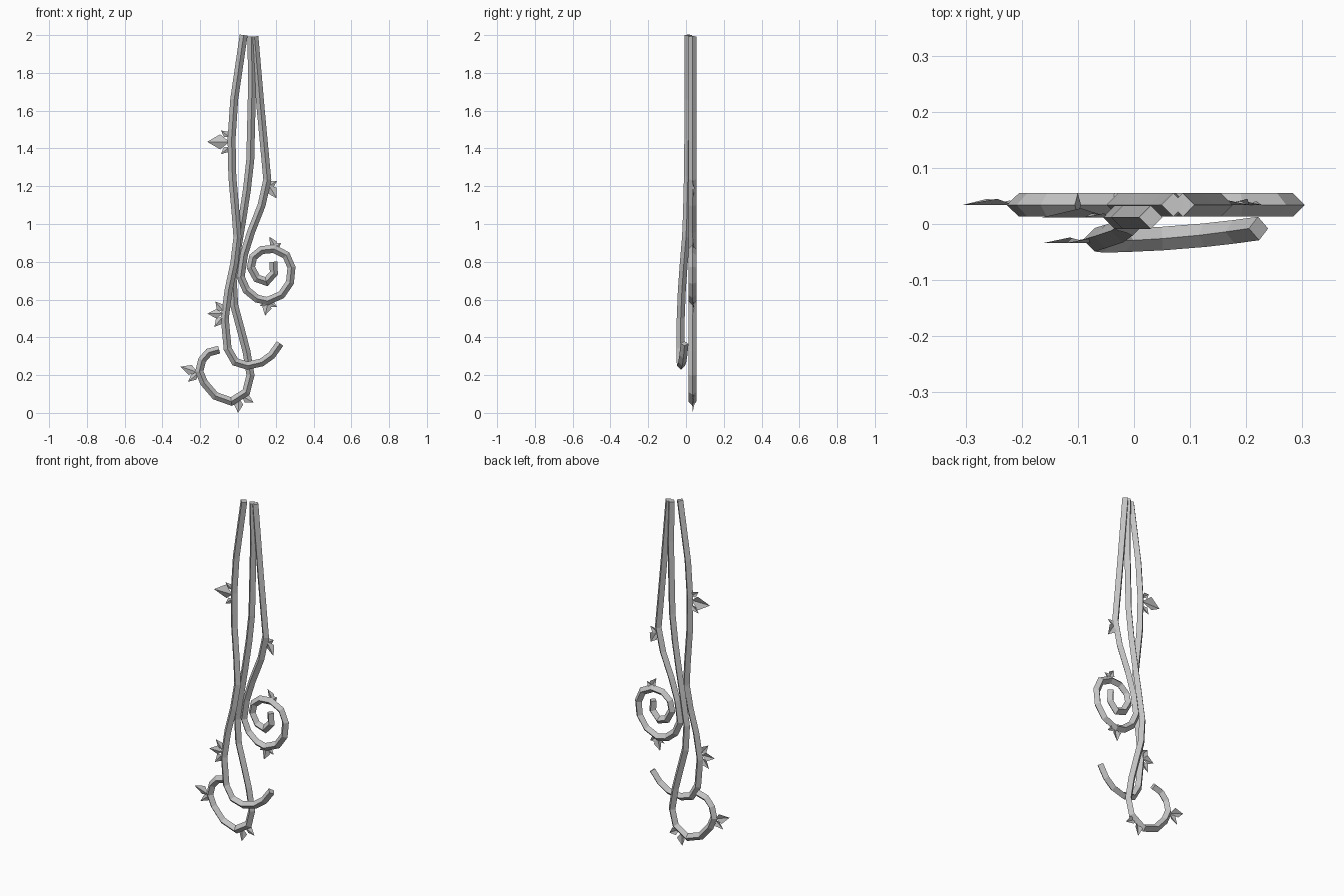
import bpy
import bmesh
from mathutils import Vector

if "Cube" in bpy.data.objects:
    bpy.data.objects.remove(bpy.data.objects["Cube"], do_unlink=True)

grey = bpy.data.materials.new("plain grey")
grey.use_nodes = True
GREY = (0.55, 0.55, 0.55, 1)
grey.diffuse_color = GREY
grey.node_tree.nodes["Principled BSDF"].inputs["Base Color"].default_value = GREY

RADIUS = 0.021
BACK = 0.034
DEPTH = Vector((0, 1, 0))


def finish(bm, name):
    mesh = bpy.data.meshes.new(name)
    bm.to_mesh(mesh)
    bm.free()
    mesh.materials.append(grey)
    obj = bpy.data.objects.new(name, mesh)
    bpy.context.collection.objects.link(obj)


def vine(name, path):
    """Sweep a diamond section along a path with mitred corners."""
    pts = [Vector(p) for p in path]
    bm = bmesh.new()
    rings = []
    for i, p in enumerate(pts):
        a = (p - pts[max(i - 1, 0)]).normalized()
        b = (pts[min(i + 1, len(pts) - 1)] - p).normalized()
        tangent = (a + b).normalized()
        side = tangent.cross(DEPTH).normalized()
        across = side.cross(tangent).normalized()
        mitre = 1 / max(tangent.dot(b if b.length else a), 0.7)
        rings.append([bm.verts.new(p + o * RADIUS) for o in
                      (side * mitre, across, -side * mitre, -across)])
    for r, s in zip(rings, rings[1:]):
        for k in range(4):
            n = (k + 1) % 4
            bm.faces.new((r[k], r[n], s[n], s[k]))
    bm.faces.new(rings[0])
    bm.faces.new(rings[-1])
    bmesh.ops.recalc_face_normals(bm, faces=bm.faces)
    finish(bm, name)


def leaf_cluster(name, y, leaves):
    """Kite leaves folded along the middle: base x, z, tip x, z, width."""
    bm = bmesh.new()
    for bx, bz, tx, tz, width in leaves:
        base, tip = Vector((bx, y, bz)), Vector((tx, y, tz))
        side = (tip - base).cross(DEPTH).normalized() * width / 2
        middle = base.lerp(tip, 0.42) + DEPTH * width * 0.2
        b, t, l, r = [bm.verts.new(v) for v in
                      (base, tip, middle + side, middle - side)]
        bm.faces.new((b, t, l))
        bm.faces.new((t, b, r))
    finish(bm, name)


# Front vine ending in an open hook
vine("hook_vine", [
    (.03, .012, 2), (-.02, .012, 1.66), (-.034, .012, 1.45),
    (-.03, .01, 1.25), (-.012, .005, 1.05), (-.003, 0, .93),
    (-.02, -.012, .79), (-.05, -.022, .65), (-.07, -.028, .5),
    (-.055, -.03, .34), (-.015, -.029, .27), (.05, -.026, .25),
    (.125, -.02, .267), (.178, -.014, .305), (.222, -.008, .367)])

# Middle vine curling to the lower right side
vine("bottom_curl_vine", [(x, BACK, z) for x, z in (
    (.07, 1.993), (.075, 1.76), (.065, 1.34), (.047, 1.18),
    (.022, 1.02), (0, .89), (-.028, .71), (-.02, .57),
    (.015, .44), (.045, .325), (.066, .2), (.043, .11),
    (-.035, .06), (-.12, .09), (-.18, .16), (-.205, .22),
    (-.19, .28), (-.155, .32), (-.1, .335))])

# Outer vine winding into a spiral
vine("spiral_vine", [(x, BACK, z) for x, z in (
    (.087, 1.993), (.12, 1.61), (.155, 1.235), (.125, 1.1),
    (.07, .96), (.032, .84), (.014, .72), (.045, .65),
    (.1, .605), (.155, .592), (.23, .625), (.275, .69),
    (.283, .77), (.255, .835), (.19, .868), (.125, .862),
    (.08, .825), (.068, .77), (.1, .712), (.15, .695),
    (.19, .74), (.187, .8))])

# Leaf clusters along the vines
leaf_cluster("upper_leaves", .012, [
    (-.045, 1.435, -.163, 1.435, .08),
    (-.045, 1.46, -.09, 1.495, .035),
    (-.045, 1.41, -.09, 1.37, .035)])
leaf_cluster("outer_vine_leaves", BACK, [
    (.16, 1.21, .205, 1.135, .055),
    (.16, 1.2, .207, 1.228, .035)])
leaf_cluster("spiral_top_leaves", BACK, [
    (.2, .875, .167, .932, .04),
    (.195, .875, .228, .9, .03)])
leaf_cluster("spiral_bottom_leaves", BACK, [
    (.16, .588, .143, .515, .05),
    (.16, .588, .207, .56, .035),
    (.155, .588, .115, .565, .025)])
leaf_cluster("hook_vine_leaves", -.034, [
    (-.08, .525, -.162, .525, .05),
    (-.075, .535, -.12, .59, .045),
    (-.08, .51, -.125, .455, .045)])
leaf_cluster("curl_side_leaves", BACK, [
    (-.215, .215, -.305, .245, .055),
    (-.21, .21, -.265, .165, .04)])
leaf_cluster("curl_bottom_leaves", BACK, [
    (.005, .078, 0, 0, .05),
    (.02, .09, .083, .055, .045)])
